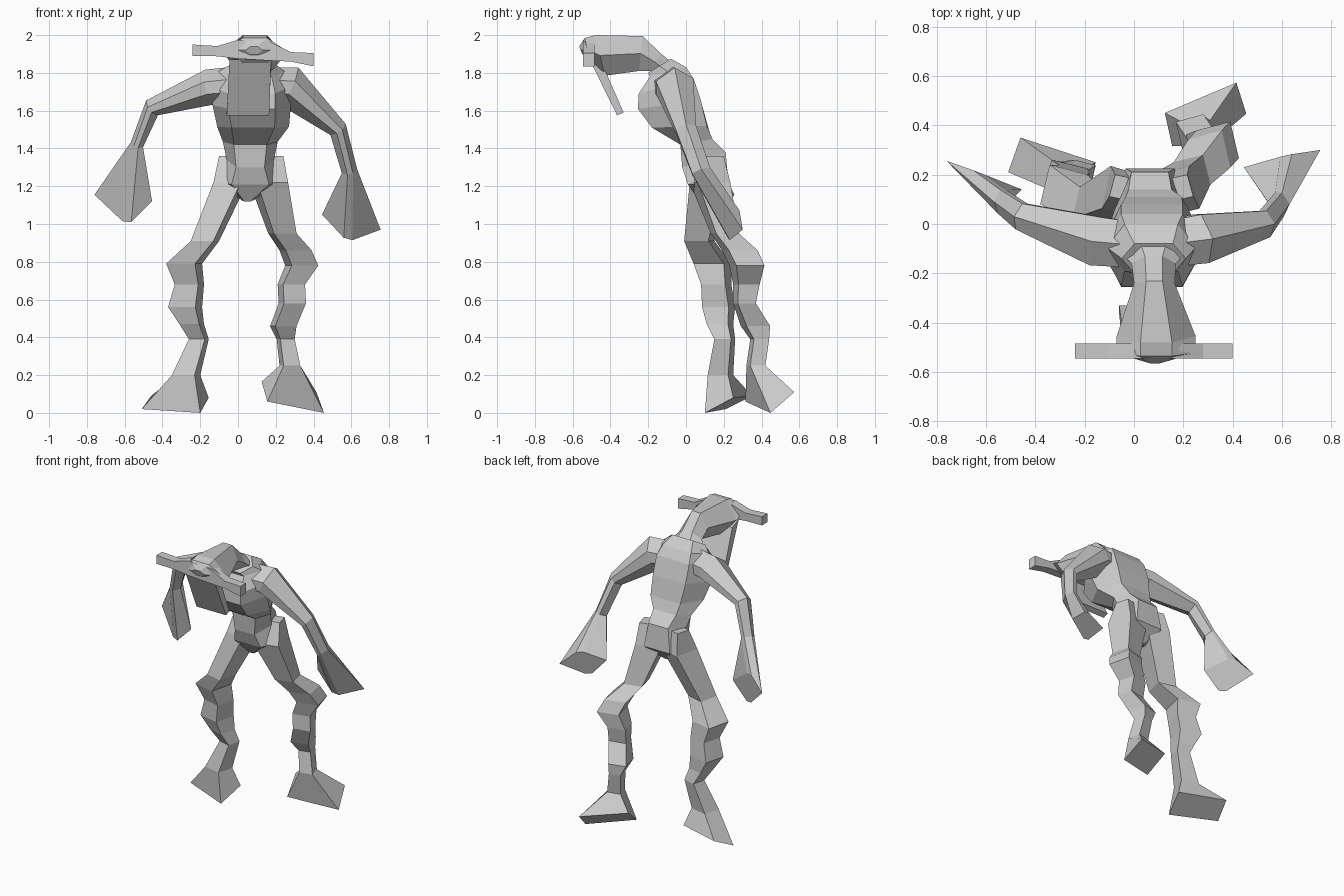
import bpy, bmesh
from mathutils import Vector

cube = bpy.data.objects.get("Cube")
if cube:
    bpy.data.objects.remove(cube, do_unlink=True)

clay = bpy.data.materials.new("clay grey")
clay.use_nodes = True
clay.diffuse_color = (.6, .6, .6, 1)
clay.node_tree.nodes["Principled BSDF"].inputs["Base Color"].default_value = (.6, .6, .6, 1)


def loft(name, rings):
    """Skin a closed, flat-shaded body through rings with equal point counts."""
    bm = bmesh.new()
    loops = [[bm.verts.new(point) for point in ring] for ring in rings]
    count = len(loops[0])
    for lower, upper in zip(loops, loops[1:]):
        for i in range(count):
            j = (i + 1) % count
            bm.faces.new((lower[i], lower[j], upper[j], upper[i]))
    bm.faces.new(loops[0])
    bm.faces.new(loops[-1])
    bmesh.ops.recalc_face_normals(bm, faces=bm.faces)
    mesh = bpy.data.meshes.new(name)
    bm.to_mesh(mesh)
    bm.free()
    mesh.materials.append(clay)
    body = bpy.data.objects.new(name, mesh)
    bpy.context.collection.objects.link(body)
    return body


def hex_ring(left, right, front, front_z, back, back_z, flat):
    """Six-sided section: flat front and back, one corner on each flank."""
    mid, half = (left + right) / 2, (right - left) / 2
    inner = half * flat
    y, z = (front + back) / 2, (front_z + back_z) / 2
    return [(mid - inner, front, front_z), (mid + inner, front, front_z),
            (right, y, z),
            (mid + inner, back, back_z), (mid - inner, back, back_z),
            (left, y, z)]


def turned_ring(left, right, front, back, z, turn):
    """Four-sided section turned inside its bounds; the sign sets the way."""
    w, d = (right - left) * abs(turn), (back - front) * abs(turn)
    if turn > 0:
        return [(left, front + d, z), (right - w, front, z),
                (right, back - d, z), (left + w, back, z)]
    return [(left + w, front, z), (right, front + d, z),
            (right - w, back, z), (left, back - d, z)]


def arm_rings(stations, hand):
    """Six-sided sections square to the arm, ending in a flared hand."""
    centres = [Vector(s[:3]) for s in stations]
    rings = []
    for i, (centre, station) in enumerate(zip(centres, stations)):
        before = centres[max(i - 1, 0)]
        after = centres[min(i + 1, len(centres) - 1)]
        along = (after - before).normalized()
        u = Vector((0, 1, 0)).cross(along).normalized()
        v = along.cross(u)
        u, v = u * station[3], v * station[4]
        rings.append([centre - u, centre - u * .35 - v, centre + u * .35 - v,
                      centre + u, centre + u * .35 + v, centre - u * .35 + v])
    first, front, second, back = map(Vector, hand)
    rings.append([first, front.lerp(first, .15), front.lerp(second, .15),
                  second, back.lerp(second, .15), back.lerp(first, .15)])
    return rings


# Hunched torso, from crotch to base of neck
loft("torso", [hex_ring(*r, .6) for r in (
    (.02, .08, .07, 1.12, .14, 1.13),
    (-.1, .23, .01, 1.21, .225, 1.22),
    (-.06, .19, -.02, 1.3, .21, 1.38),
    (-.08, .21, -.03, 1.42, .14, 1.45),
    (-.11, .27, -.18, 1.51, .11, 1.52),
    (-.135, .28, -.255, 1.61, .08, 1.65),
    (-.135, .28, -.25, 1.69, .04, 1.77),
    (-.11, .25, -.19, 1.78, .0, 1.83),
    (-.05, .21, -.2, 1.8, -.08, 1.875))])

# Neck reaching forward into a broad head with a ridged crown
loft("head", [hex_ring(*r, .4) for r in (
    (-.1, .25, -.12, 1.74, -.02, 1.81),
    (-.01, .17, -.19, 1.81, -.13, 1.9),
    (.0, .165, -.25, 1.81, -.23, 1.995),
    (-.07, .25, -.43, 1.785, -.48, 2.0),
    (-.07, .25, -.51, 1.86, -.535, 1.985),
    (.04, .13, -.55, 1.9, -.565, 1.94))])

# Long flat jaw hanging from the head
loft("jaw", [[(left, front, low), (right, front, low), (right, back, high), (left, back, high)]
             for left, right, front, low, back, high in (
                 (-.045, .175, -.51, 1.87, -.44, 1.84),
                 (-.06, .165, -.365, 1.575, -.33, 1.59))])

# Crooked bar of horns across the brow, thicker where it meets the head
loft("horns", [[(x, -.545, z - h), (x, -.545, z + h), (x, -.485, z + h), (x, -.485, z - h)]
               for x, z, h in ((-.24, 1.92, .03), (-.11, 1.915, .027), (.0, 1.925, .05),
                               (.17, 1.915, .05), (.28, 1.885, .025), (.4, 1.87, .035))])

# Arms: shoulder, elbow and wrist, then the hand corners
loft("left_arm", arm_rings(
    [(.08, -.09, 1.73, .1, .09), (.27, -.06, 1.73, .11, .1),
     (.53, .0, 1.5, .05, .055), (.59, .08, 1.28, .042, .05)],
    [(.755, .3, .97), (.58, .22, .905), (.445, .23, 1.05), (.62, .28, 1.09)]))
loft("right_arm", arm_rings(
    [(.05, -.09, 1.74, .1, .09), (-.15, -.07, 1.725, .095, .1),
     (-.455, .03, 1.615, .05, .055), (-.535, .09, 1.42, .035, .05)],
    [(-.455, .14, 1.12), (-.585, .15, .99), (-.76, .256, 1.155), (-.63, .21, 1.25)]))

# Legs: hip, thigh, knee, kinked shin and ankle, then the sole corners
left_leg = [turned_ring(*r, -.2) for r in (
    (.12, .24, .09, .2, 1.36), (.06, .265, .02, .235, 1.22),
    (.16, .31, .13, .28, .95), (.22, .39, .19, .38, .86),
    (.25, .425, .23, .415, .78),
    (.21, .355, .25, .39, .68), (.215, .36, .25, .37, .58),
    (.17, .31, .29, .445, .46), (.205, .3, .34, .44, .39),
    (.22, .33, .32, .42, .25))]
loft("left_leg", left_leg + [
    [(.155, .315, .06), (.455, .447, .0), (.415, .573, .11), (.125, .45, .165)]])

right_leg = [turned_ring(*r, .2) for r in (
    (-.1, .02, .09, .2, 1.36), (-.13, .05, .02, .235, 1.22),
    (-.25, -.1, -.01, .15, .91), (-.38, -.19, .04, .24, .79),
    (-.335, -.18, .08, .24, .68), (-.37, -.19, .085, .26, .56),
    (-.31, -.18, .11, .25, .47), (-.26, -.155, .15, .26, .39),
    (-.35, -.2, .115, .25, .2))]
loft("right_leg", right_leg + [
    [(-.51, .21, .02), (-.2, .1, .0), (-.155, .25, .08), (-.46, .35, .09)]])
